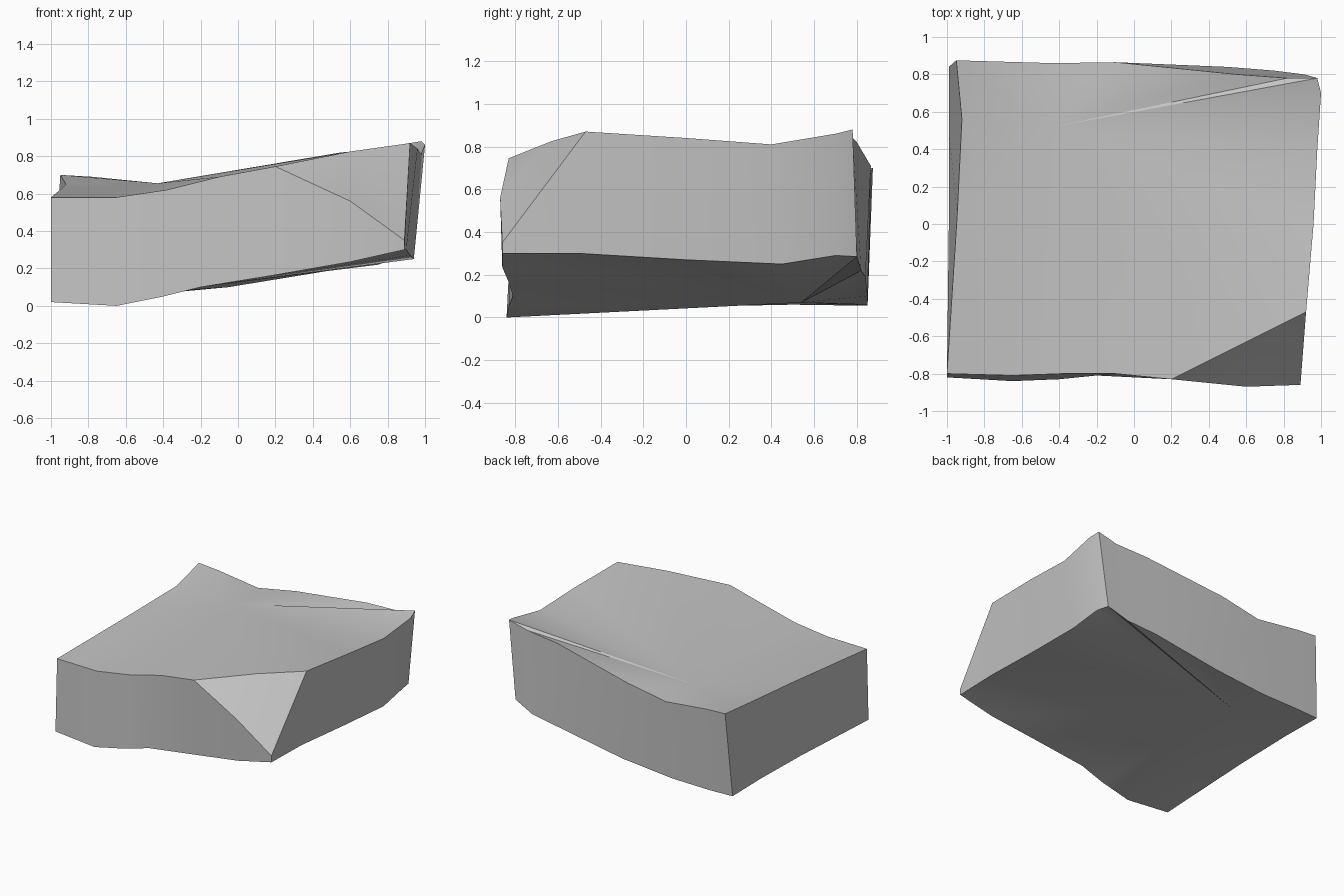
import bpy
import bmesh

# Remove the default cube
default_cube = bpy.data.objects.get("Cube")
if default_cube:
    bpy.data.objects.remove(default_cube, do_unlink=True)


def make_material(name, value):
    """One plain grey material."""
    material = bpy.data.materials.new(name)
    material.use_nodes = True
    colour = (value, value, value, 1)
    material.diffuse_color = colour
    shader = next(n for n in material.node_tree.nodes if n.type == "BSDF_PRINCIPLED")
    shader.inputs["Base Color"].default_value = colour
    shader.inputs["Roughness"].default_value = 0.9
    return material


# Wall columns, anticlockwise: each pairs an upper rim point with a lower one
front_wall = [
    ((-1, -.8, .58), (-1, -.82, .02)),
    ((-.65, -.81, .58), (-.65, -.84, 0)),
    ((-.38, -.8, .62), (-.4, -.83, .05)),
    ((-.1, -.8, .69), (-.2, -.81, .1)),
]
broken_corner = [
    ((.2, -.83, .745), (.2, -.83, .165)),
    ((.6, -.87, .56), (.6, -.86, .235)),
    ((.89, -.86, .35), (.89, -.86, .3)),
    ((.92, -.47, .87), (.9, -.5, .3)),
]
right_hand_wall = [
    ((.96, 0, .84), (.92, 0, .27)),
    ((.98, .4, .81), (.94, .45, .25)),
    ((1, .7, .86), (.93, .7, .29)),
]
back_wall = [
    ((.98, .78, .88), (.91, .8, .285)),
    ((.82, .78, .84), (.75, .82, .22)),
    ((.55, .8, .82), (.5, .84, .19)),
    ((-.1, .865, .71), (-.05, .85, .1)),
    ((-.43, .86, .65), (-.48, .85, .06)),
    ((-.78, .87, .69), (-.8, .85, .055)),
]
left_hand_wall = [
    ((-.95, .875, .7), (-.99, .84, .055)),
    ((-.92, .56, .65), (-.99, .5, .06)),
    ((-.945, .05, .625), (-.99, 0, .05)),
]


def fan(bm, centre, rim, closed=True):
    """Fill a rim with triangles meeting at one centre vertex."""
    followers = rim[1:] + rim[:1] if closed else rim[1:]
    for first, second in zip(rim, followers):
        bm.faces.new((centre, first, second))


bm = bmesh.new()
columns = front_wall + broken_corner + right_hand_wall + back_wall + left_hand_wall
upper = [bm.verts.new(top) for top, bottom in columns]
lower = [bm.verts.new(bottom) for top, bottom in columns]

# Side walls between the two rims
count = len(columns)
for i in range(count):
    j = (i + 1) % count
    bm.faces.new((lower[i], lower[j], upper[j], upper[i]))

# Broken front corner, a sloping facet below the top surface
start = len(front_wall)
end = start + len(broken_corner)
ridge = bm.verts.new((.6, -.63, .825))
fan(bm, ridge, upper[start:end], closed=False)

# Top and underside, each a shallow hollow around an off-centre point
top_rim = upper[:start + 1] + [ridge] + upper[end - 1:]
fan(bm, bm.verts.new((-.43, .52, .655)), top_rim)
fan(bm, bm.verts.new((-.45, .54, .07)), lower[::-1])

bmesh.ops.recalc_face_normals(bm, faces=bm.faces[:])
mesh = bpy.data.meshes.new("stone_slab")
bm.to_mesh(mesh)
bm.free()
mesh.materials.append(make_material("stone_grey", .55))

slab = bpy.data.objects.new("stone_slab", mesh)
bpy.context.collection.objects.link(slab)

# Soft surfaces with crisp broken edges
bpy.ops.object.select_all(action="DESELECT")
slab.select_set(True)
bpy.context.view_layer.objects.active = slab
bpy.ops.object.shade_smooth_by_angle()
